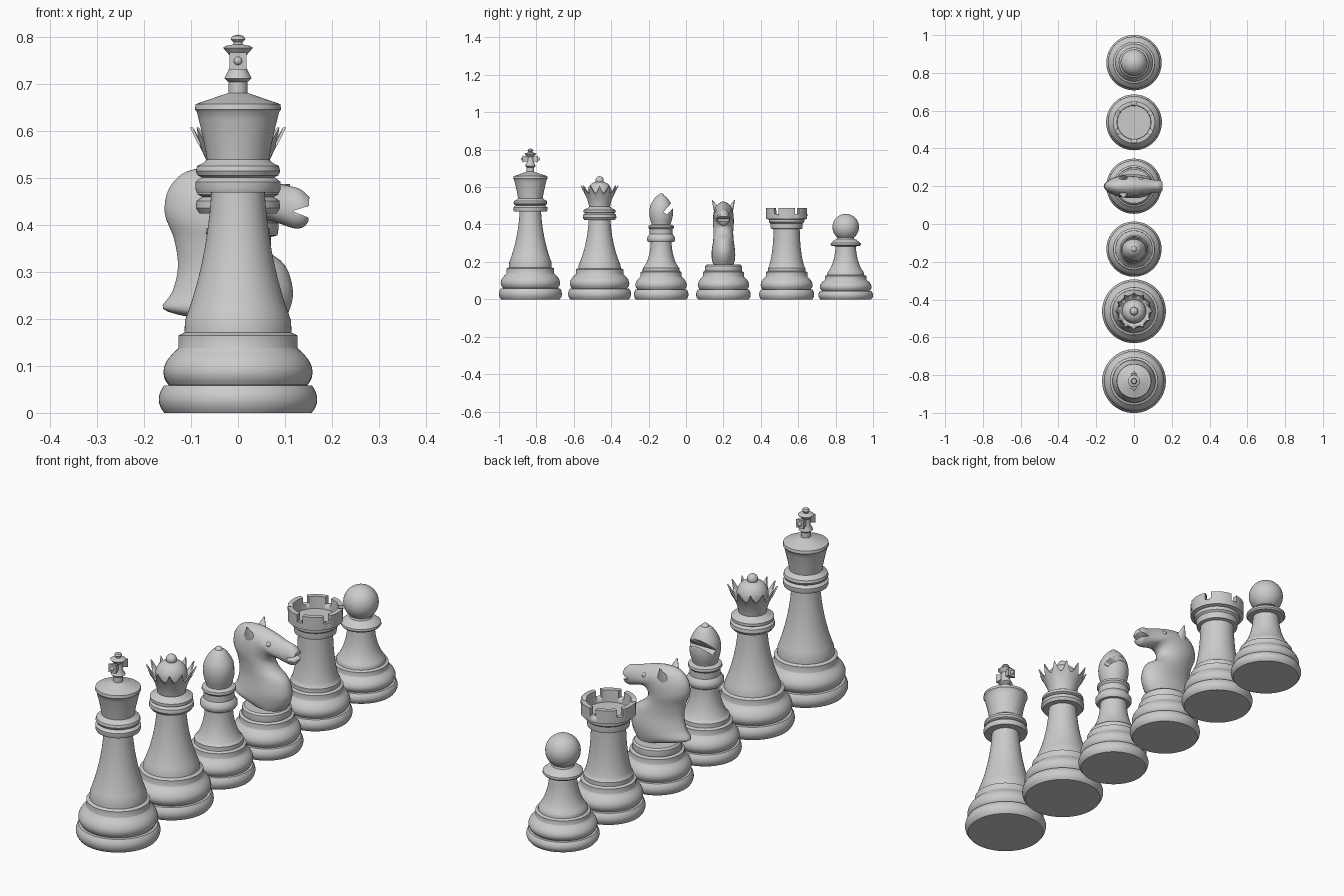
import bpy, bmesh
from math import sin, cos, pi, radians
from mathutils import Matrix, Vector

if "Cube" in bpy.data.objects:
    bpy.data.objects.remove(bpy.data.objects["Cube"])


def finish(name, bm, y=0, angle=35):
    bmesh.ops.remove_doubles(bm, verts=bm.verts, dist=1e-5)
    bmesh.ops.recalc_face_normals(bm, faces=bm.faces)
    me = bpy.data.meshes.new(name)
    bm.to_mesh(me)
    bm.free()
    ob = bpy.data.objects.new(name, me)
    bpy.context.collection.objects.link(ob)
    ob.location.y = y
    bpy.ops.object.select_all(action='DESELECT')
    ob.select_set(True)
    bpy.context.view_layer.objects.active = ob
    bpy.ops.object.shade_smooth_by_angle(angle=radians(angle))
    return ob


def lathe(name, pts, y, n=64, warp=None):
    """Turn an (r, z) profile round the vertical axis."""
    bm = bmesh.new()
    rings = [[bm.verts.new((r * cos(2 * pi * i / n), r * sin(2 * pi * i / n), z))
              for i in range(n)] for r, z in pts]
    for a, b in zip(rings, rings[1:]):
        for i in range(n):
            j = (i + 1) % n
            bm.faces.new((a[i], a[j], b[j], b[i]))
    if warp:
        for v in bm.verts:
            warp(v.co)
    bmesh.ops.dissolve_degenerate(bm, dist=1e-6, edges=bm.edges)
    return finish(name, bm, y)


def arc(p0, c, p1, n=8):
    """Quadratic curve between two profile points."""
    return [tuple((1 - t) ** 2 * p0[k] + 2 * t * (1 - t) * c[k] + t * t * p1[k] for k in (0, 1))
            for t in (i / n for i in range(n + 1))]


def base(s, h):
    """Shared turned foot: two bulges and two steps."""
    p = ([(0, 0), (.157, 0)] + arc((.157, 0), (.18, .028), (.158, .058)) + [(.147, .059)]
         + arc((.147, .06), (.178, .095), (.128, .137)) + [(.127, .139), (.127, .165), (.114, .171)])
    return [(r * s, z * h) for r, z in p]


def ball(c, r, n=14, a0=-90):
    return [(r * cos(a), c + r * sin(a)) for a in
            (radians(a0 + (90 - a0) * i / n) for i in range(n + 1))]


def cut(target, name, bm, y):
    tool = finish(name, bm, y)
    tool.hide_render = True
    tool.hide_set(True)
    m = target.modifiers.new("cut", 'BOOLEAN')
    m.operation, m.solver, m.object = 'DIFFERENCE', 'EXACT', tool


def box(bm, size, mat):
    bmesh.ops.create_cube(bm, size=1, matrix=mat @ Matrix.Diagonal((*size, 1)))


# King
Y = -.832
lathe("king_body", base(1, 1) + [(.113, .197)] + arc((.113, .197), (.066, .32), (.057, .47), 12) + [
    (.088, .47), (.091, .478), (.091, .492), (.078, .502), (.086, .506), (.09, .515), (.087, .526),
    (.074, .533), (.066, .54)] + arc((.066, .54), (.074, .59), (.088, .642), 6)
    + [(.092, .646), (.09, .658), (.02, .682), (.02, .708), (0, .708)], Y)
lathe("king_finial", [(0, .7), (.02, .705), (.029, .713), (.018, .735), (.018, .762), (.032, .778),
                      (.026, .782), (.01, .785), (.01, .79), (.016, .796), (.012, .803), (0, .806)], Y, 32)
bm = bmesh.new()
for s in (-1, 1):
    # flared side arm with a small knob
    m = Matrix.Translation((0, s * .026, .75)) @ Matrix.Rotation(-s * pi / 2, 4, 'X') @ Matrix.Rotation(pi / 4, 4, 'Z')
    bmesh.ops.create_cone(bm, cap_ends=True, segments=4, radius1=.015, radius2=.026, depth=.03, matrix=m)
    bmesh.ops.create_uvsphere(bm, u_segments=12, v_segments=8, radius=.009,
                              matrix=Matrix.Translation((0, s * .042, .75)))
finish("king_cross_arms", bm, Y)

# Queen
Y = -.462
lathe("queen_body", base(1, .97) + [(.111, .185)] + arc((.111, .185), (.066, .29), (.058, .425), 12) + [
    (.082, .425), (.09, .437), (.088, .452), (.076, .46), (.086, .465), (.086, .477), (.066, .487),
    (.056, .495), (.055, .5), (0, .5)], Y)


def scallop(co):
    # pull the crown rim down between its twelve points
    if co.z > .566:
        import_r = Vector((co.x, co.y)).length
        ang = Vector((1, 0)).angle_signed(Vector((co.x, co.y)), 0) if import_r > 1e-6 else 0
        f = .03 + .97 * (1 - abs(sin(6 * ang)))
        d = (co.z - .565) * (1 - f)
        k = (import_r - d * .45) / import_r
        co.x, co.y, co.z = co.x * k, co.y * k, co.z - d


lathe("queen_crown", [(0, .49), (.055, .49), (.059, .51), (.066, .535), (.08, .565), (.091, .588), (.102, .608),
                      (.096, .608), (.084, .588), (.072, .565), (.064, .56), (0, .56)], Y, 144, scallop)
lathe("queen_dome", [(.062, .555), (.064, .58)] + arc((.064, .58), (.056, .622), (.02, .628))
      + ball(.636, .022, 10, -30), Y, 48)

# Bishop
Y = -.133
lathe("bishop_body", base(.865, .88) + [(.098, .168)] + arc((.094, .17), (.058, .22), (.056, .305), 10) + [
    (.068, .305), (.075, .315), (.075, .33), (.066, .343), (.062, .348), (.062, .375), (.069, .383),
    (.067, .393), (.05, .4), (0, .4)], Y)
head = lathe("bishop_head", [(0, .39), (.048, .39)] + arc((.048, .395), (.078, .47), (.05, .517))
             + arc((.05, .517), (.032, .55), (.016, .555), 5) + arc((.016, .555), (.012, .567), (0, .567), 4), Y)
bm = bmesh.new()
box(bm, (.3, .12, .024), Matrix.Translation((0, .062, .505)) @ Matrix.Rotation(radians(48), 4, 'X'))
cut(head, "bishop_slot_cutter", bm, Y)

# Knight
Y = .2
lathe("knight_base", base(.865, .88) + [(.1, .155), (.098, .178), (.09, .185), (0, .185)], Y)
# each ring: back point x z, front point x z, half width
rings = [(-.1, .203, .085, .18, .06), (-.16, .222, .108, .215, .068), (-.14, .258, .117, .26, .068),
         (-.128, .31, .1, .315, .06), (-.136, .37, .055, .35, .057), (-.156, .425, .035, .38, .06),
         (-.147, .478, .042, .402, .06), (-.108, .515, .058, .41, .057), (-.04, .522, .075, .408, .053),
         (.03, .508, .098, .4, .044), (.09, .488, .122, .393, .037), (.13, .478, .14, .396, .035),
         (.152, .46, .15, .408, .028)]


def spline(rows, n=4):
    out = []
    for i in range(len(rows) - 1):
        a, b, c, d = (rows[max(0, min(len(rows) - 1, i + k))] for k in (-1, 0, 1, 2))
        for t in (k / n for k in range(n)):
            out.append([.5 * (2 * q + (r - p) * t + (2 * p - 5 * q + 4 * r - s) * t * t
                              + (3 * q - p - 3 * r + s) * t ** 3) for p, q, r, s in zip(a, b, c, d)])
    return out + [rows[-1]]


bm = bmesh.new()
prev = None
N = 32
for bx, bz, fx, fz, w in spline(rings):
    ring = []
    for i in range(N):
        a = 2 * pi * i / N
        u = .5 - .5 * cos(a)      # 0 at the mane, 1 at the chest
        ring.append(bm.verts.new((bx + (fx - bx) * u, w * sin(a) * (.72 + .28 * u ** .5), bz + (fz - bz) * u)))
    if prev:
        for i in range(N):
            j = (i + 1) % N
            bm.faces.new((prev[i], prev[j], ring[j], ring[i]))
    else:
        bm.faces.new(ring)
    prev = ring
bm.faces.new(prev)
horse = finish("knight_head", bm, Y, 50)
bm = bmesh.new()
wedge = [[bm.verts.new((x, y, z)) for x, z in ((.116, .43), (.18, .45), (.18, .404))] for y in (-.1, .1)]
bm.faces.new(wedge[0])
bm.faces.new(wedge[1])
for i in range(3):
    j = (i + 1) % 3
    bm.faces.new((wedge[0][i], wedge[0][j], wedge[1][j], wedge[1][i]))
cut(horse, "knight_mouth_cutter", bm, Y)
bm = bmesh.new()
for s in (-1, 1):
    # ear
    m = (Matrix.Translation((-.055, s * .045, .497)) @ Matrix.Rotation(-s * radians(24), 4, 'X')
         @ Matrix.Diagonal((1.25, .75, 1, 1)))
    bmesh.ops.create_cone(bm, cap_ends=True, segments=20, radius1=.027, radius2=.002, depth=.075, matrix=m)
    # eye
    bmesh.ops.create_uvsphere(bm, u_segments=12, v_segments=8, radius=.011,
                              matrix=Matrix.Translation((.035, s * .036, .47)))
finish("knight_ears_and_eyes", bm, Y)

# Rook
Y = .538
rook = lathe("rook_body", base(.875, .88) + [(.1, .168)] + arc((.096, .172), (.072, .24), (.07, .375), 10) + [
    (.084, .378), (.086, .39), (.086, .405), (.094, .412), (.095, .426), (.11, .43), (.111, .488), (.09, .488),
    (.088, .435), (0, .435)], Y)
bm = bmesh.new()
for k in range(6):
    # crenel
    box(bm, (.06, .026, .1), Matrix.Rotation(radians(30 + 60 * k), 4, 'Z') @ Matrix.Translation((.105, 0, .506)))
cut(rook, "rook_crenel_cutter", bm, Y)

# Pawn
Y = .854
lathe("pawn_body", base(.868, .76) + [(.098, .14)] + arc((.096, .145), (.06, .19), (.054, .283), 10) + [
    (.076, .285), (.081, .291), (.08, .3), (.058, .318), (.046, .322), (.042, .335), (0, .335)], Y)
lathe("pawn_ball", ball(.386, .071, 24), Y)
